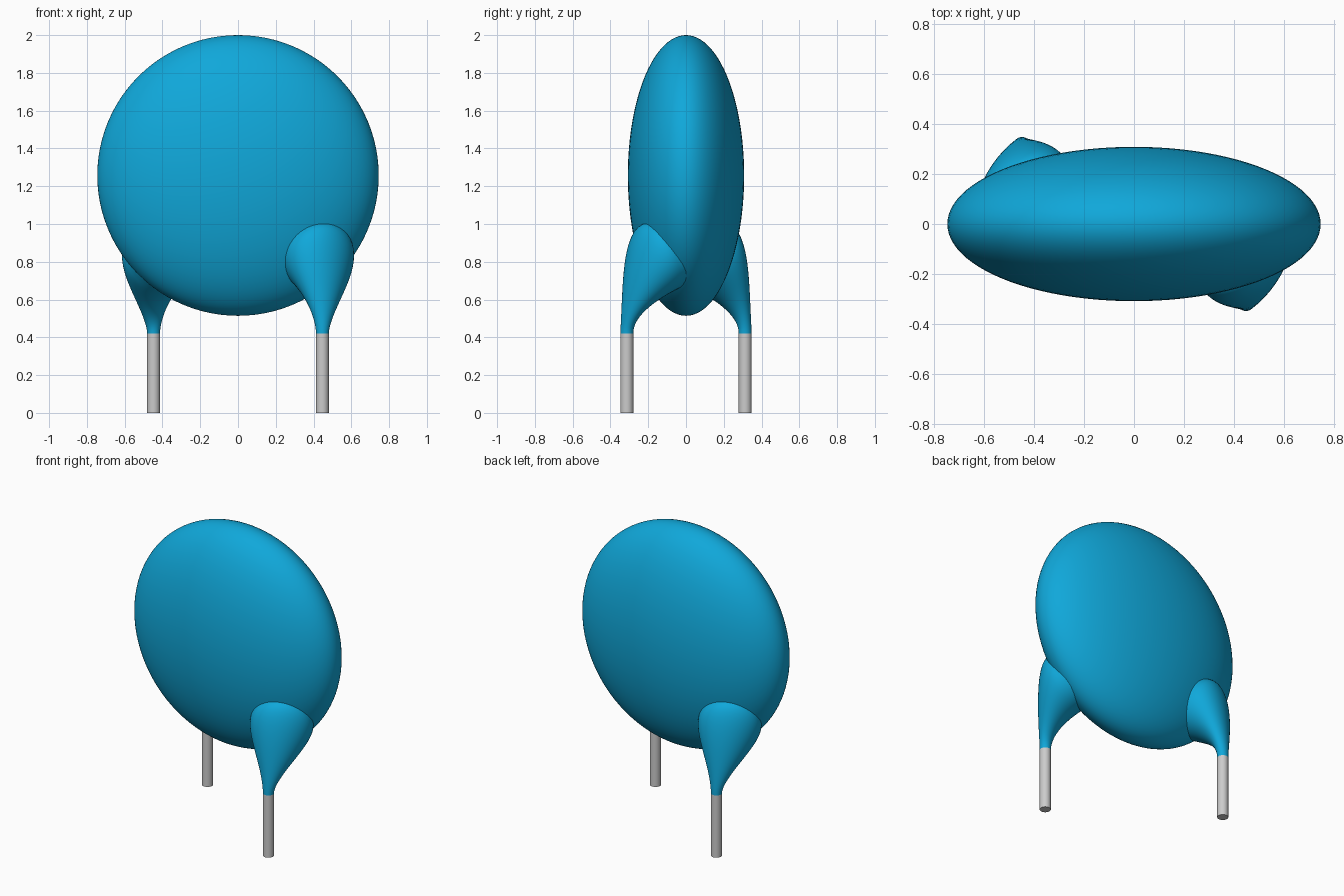
import bpy, bmesh, math
from mathutils import Vector, Matrix

if "Cube" in bpy.data.objects:
    bpy.data.objects.remove(bpy.data.objects["Cube"])


def material(name, rgb):
    m = bpy.data.materials.new(name)
    m.use_nodes = True
    m.diffuse_color = (*rgb, 1)
    bsdf = next(n for n in m.node_tree.nodes if n.type == "BSDF_PRINCIPLED")
    bsdf.inputs["Base Color"].default_value = (*rgb, 1)
    return m


BLUE = material("blue coating", (0.005, 0.39, 0.70))
GREY = material("grey metal", (0.60, 0.60, 0.60))


def finish(bm, name, mat):
    bmesh.ops.recalc_face_normals(bm, faces=bm.faces)
    mesh = bpy.data.meshes.new(name)
    bm.to_mesh(mesh)
    bm.free()
    ob = bpy.data.objects.new(name, mesh)
    bpy.context.collection.objects.link(ob)
    mesh.materials.append(mat)
    bpy.ops.object.select_all(action="DESELECT")
    ob.select_set(True)
    bpy.context.view_layer.objects.active = ob
    bpy.ops.object.shade_smooth_by_angle(angle=math.radians(40))
    return ob


# Flattened round body
bm = bmesh.new()
bmesh.ops.create_uvsphere(bm, u_segments=96, v_segments=48, radius=1)
bmesh.ops.transform(bm, verts=bm.verts, matrix=Matrix.Translation((0, 0, 1.257))
                    @ Matrix.Diagonal((0.745, 0.308, 0.743, 1)))
finish(bm, "body", BLUE)

# Leg position and the wide end of the flared shoulder
LEG = Vector((0.447, -0.313, 0.42))
LEG_R = 0.034
MOUTH = Vector((0.43, -0.147, 0.822))
OUT = Vector((0.43, -0.81, -0.42)).normalized()
SIDE = Vector((0.81, 0.43, 0)).normalized()
UP = OUT.cross(SIDE).normalized()
if UP.z < 0:
    UP.negate()
SEGS, STEPS = 48, 20


def shoulder(name, turn):
    """Loft from the thin leg ring to the wide ring sunk in the body."""
    bm = bmesh.new()
    rings = [[] for _ in range(STEPS + 2)]
    for i in range(SEGS):
        a = 2 * math.pi * i / SEGS
        c, s = math.cos(a), math.sin(a)
        p0 = LEG + Vector((c, s, 0)) * LEG_R
        p1 = p0 + Vector((0, 0, 0.10))
        p3 = MOUTH + SIDE * (0.195 * c) - UP * (0.195 * s)
        p2 = p3 + OUT * 0.11
        for k in range(STEPS + 1):
            t = k / STEPS
            q = 1 - t
            p = p0 * q**3 + p1 * (3 * q * q * t) + p2 * (3 * q * t * t) + p3 * t**3
            rings[k].append(bm.verts.new(p))
        rings[-1].append(bm.verts.new(p3 - OUT * 0.05))
    for lo, hi in zip(rings, rings[1:]):
        for i in range(SEGS):
            j = (i + 1) % SEGS
            bm.faces.new((lo[i], lo[j], hi[j], hi[i]))
    bm.faces.new(rings[0])
    bm.faces.new(rings[-1])
    bmesh.ops.transform(bm, verts=bm.verts, matrix=turn)
    finish(bm, name, BLUE)


def leg(name, turn):
    bm = bmesh.new()
    bmesh.ops.create_cone(bm, cap_ends=True, segments=32, radius1=LEG_R, radius2=LEG_R,
                          depth=LEG.z, matrix=turn @ Matrix.Translation((LEG.x, LEG.y, LEG.z / 2)))
    finish(bm, name, GREY)


# Each side is the other turned half a circle about the vertical
for label, angle in (("front_left", 0), ("back_right", math.pi)):
    turn = Matrix.Rotation(angle, 4, "Z")
    shoulder(label + "_shoulder", turn)
    leg(label + "_leg", turn)
